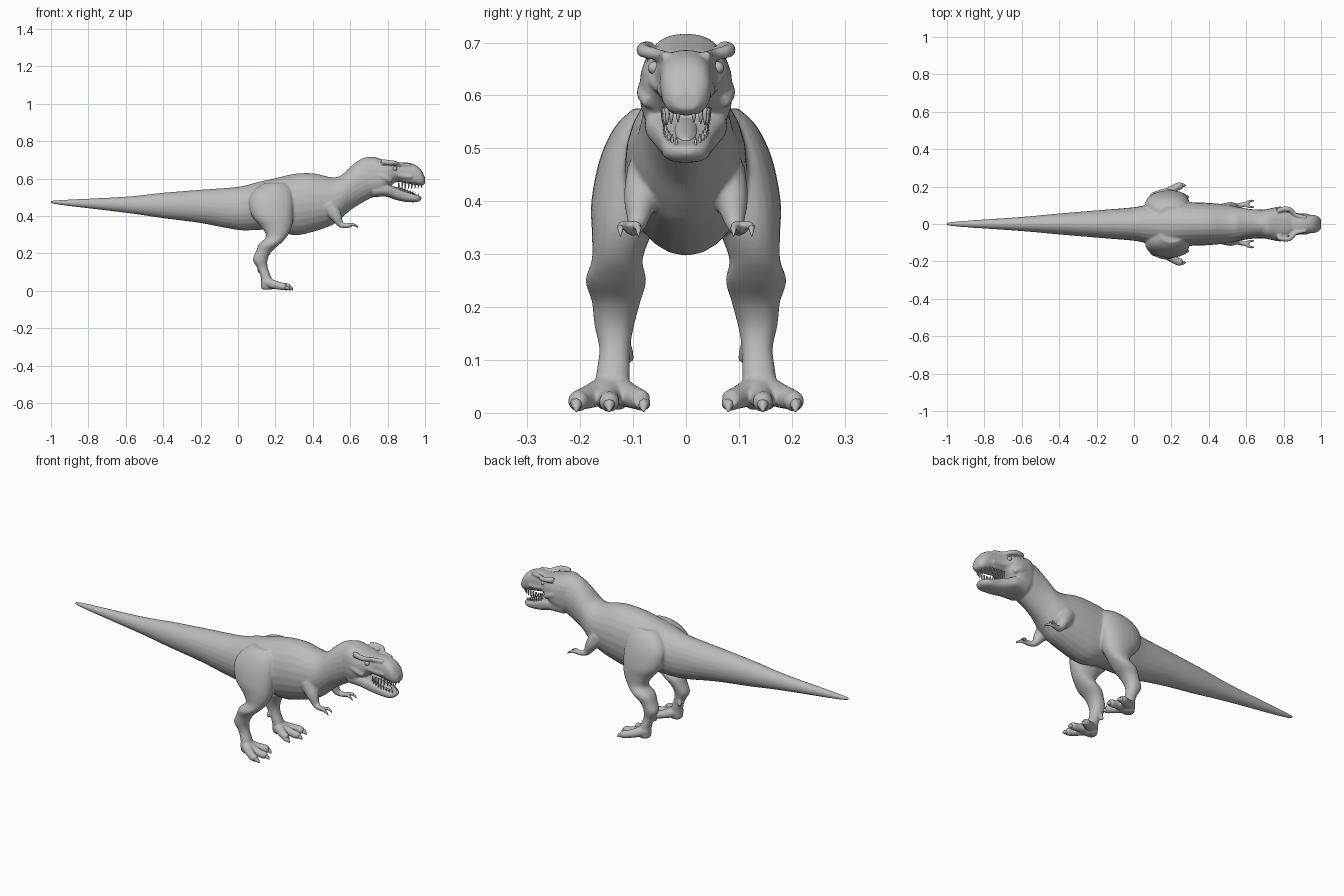
import bpy, bmesh
from math import sin, cos, pi, copysign
from mathutils import Vector

cube = bpy.data.objects.get("Cube")
if cube:
    bpy.data.objects.remove(cube, do_unlink=True)

hide = bpy.data.materials.new("grey_hide")
hide.use_nodes = True
hide.diffuse_color = (0.5, 0.5, 0.5, 1)
hide.node_tree.nodes["Principled BSDF"].inputs["Base Color"].default_value = hide.diffuse_color

SIDES = 24


def spline(rows, steps=5):
    """Smooth a short list of number rows with a Catmull-Rom curve."""
    rows = [Vector(r) for r in rows]
    out = []
    for i in range(len(rows) - 1):
        a, b, c = rows[max(i - 1, 0)], rows[i], rows[i + 1]
        d = rows[min(i + 2, len(rows) - 1)]
        for k in range(steps):
            t = k / steps
            out.append((b * 2 + (c - a) * t + (a * 2 - b * 5 + c * 4 - d) * t**2
                        + (b * 3 - a - c * 3 + d) * t**3) / 2)
    return out + [rows[-1]]


def skin(bm, rings):
    """Join rings of points into a closed surface."""
    loops = [[bm.verts.new(p) for p in ring] for ring in rings]
    n = len(loops[0])
    for a, b in zip(loops, loops[1:]):
        for i in range(n):
            j = (i + 1) % n
            bm.faces.new((a[i], a[j], b[j], b[i]))
    bm.faces.new(loops[0][::-1])
    bm.faces.new(loops[-1])


def circle(power=1.0, sides=SIDES):
    for i in range(sides):
        c, s = cos(2 * pi * i / sides), sin(2 * pi * i / sides)
        yield copysign(abs(c)**power, c), copysign(abs(s)**power, s)


def trunk(bm, rows, power=1.0, groove=0.0):
    """Upright sections along x: position, top, bottom, half width."""
    rings = []
    for x, top, low, w in spline(rows):
        mid, h = (top + low) / 2, (top - low) / 2
        rings.append([(x, w * c, mid + h * s * (1 - groove * max(s, 0)))
                      for c, s in circle(power)])
    skin(bm, rings)


def limb(bm, rows, side):
    """Level sections up z: height, back, front, inner, outer."""
    skin(bm, [[((a + b) / 2 + c * (b - a) / 2, side * ((p + q) / 2 + s * (q - p) / 2), z)
               for c, s in circle(0.9)] for z, a, b, p, q in spline(rows)])


def tube(bm, rows, side=1, sides=12):
    """Round tube along a path: x, y, z, radius."""
    pts = spline(rows)
    rings = []
    for i, p in enumerate(pts):
        way = (pts[min(i + 1, len(pts) - 1)] - pts[max(i - 1, 0)]).xyz
        turn = way.to_track_quat('Z', 'Y')
        ring = [p.xyz + turn @ Vector((c, s, 0)) * p.w for c, s in circle(1, sides)]
        rings.append([(v.x, v.y * side, v.z) for v in ring])
    skin(bm, rings)


def finish(bm, name):
    bmesh.ops.recalc_face_normals(bm, faces=bm.faces)
    mesh = bpy.data.meshes.new(name)
    bm.to_mesh(mesh)
    bm.free()
    mesh.materials.append(hide)
    mesh.shade_smooth()
    obj = bpy.data.objects.new(name, mesh)
    bpy.context.collection.objects.link(obj)
    return obj


# Tail, torso and neck
body = bmesh.new()
trunk(body, [(-1, .482, .468, .007), (-.92, .487, .455, .016), (-.6, .503, .417, .038),
             (-.4, .524, .388, .056), (-.2, .54, .362, .073), (0, .556, .325, .09),
             (.1, .58, .325, .11), (.2, .602, .325, .12), (.3, .625, .297, .117),
             (.4, .628, .315, .113), (.5, .607, .35, .103), (.55, .617, .385, .093),
             (.6, .662, .43, .083), (.65, .7, .462, .078), (.7, .715, .49, .077),
             (.76, .69, .52, .07)])
# Skull with blunt snout, and open lower jaw
trunk(body, [(.66, .69, .52, .06), (.71, .717, .505, .08), (.77, .703, .52, .088),
             (.815, .69, .56, .08), (.85, .68, .582, .06), (.9, .686, .574, .052),
             (.95, .672, .565, .049), (.98, .645, .562, .043), (1, .605, .572, .025)], .8)
trunk(body, [(.72, .59, .5, .07), (.79, .585, .503, .078), (.84, .568, .487, .064),
             (.89, .546, .476, .052), (.94, .526, .473, .046), (.965, .515, .477, .036),
             (.98, .507, .487, .018)], .75, .35)

for side in (1, -1):
    # Thigh, shin and ankle
    limb(body, [(.575, .14, .26, .02, .1), (.54, .09, .285, .03, .135), (.48, .06, .295, .04, .163),
                (.4, .075, .295, .05, .179), (.34, .125, .287, .065, .178), (.29, .15, .262, .082, .178),
                (.25, .113, .225, .075, .19), (.21, .096, .18, .086, .178), (.165, .08, .158, .098, .173),
                (.12, .104, .16, .106, .164), (.07, .122, .178, .106, .17), (.02, .123, .19, .11, .17),
                (.006, .135, .18, .12, .16)], side)
    # Three front toes and a small back toe
    for y, tip in ((.145, .28), (.202, .262), (.085, .248)):
        tube(body, [(.145, .14, .05, .03), (.19, .14 + (y - .14) * .55, .034, .024),
                    (.235, y, .024, .02), (tip - .012, y, .02, .019), (tip, y, .016, .008)], side)
    tube(body, [(.14, .125, .14, .012), (.118, .112, .12, .012), (.112, .105, .095, .007)], side)
    # Small arm and two fingers
    tube(body, [(.49, .065, .45, .05), (.52, .085, .405, .034), (.545, .092, .36, .019),
                (.57, .1, .348, .014), (.605, .107, .352, .013)], side)
    for spread in (-.014, .014):
        tube(body, [(.595, .107, .352, .01), (.615, .107 + spread, .354, .009),
                    (.632, .107 + spread * 1.2, .346, .006)], side)
    # Brow horn, snout ridge and cheek
    tube(body, [(.765, .07, .69, .014), (.8, .08, .687, .014), (.835, .077, .683, .013),
                (.865, .048, .676, .011), (.92, .036, .674, .01)], side)
    tube(body, [(.83, .058, .628, .015), (.87, .046, .615, .014), (.93, .042, .61, .013)], side)
    tube(body, [(.74, .07, .62, .016), (.785, .078, .605, .016), (.82, .07, .585, .012)], side)

skin_obj = finish(body, "body")
remesh = skin_obj.modifiers.new("blend", 'REMESH')
remesh.mode = 'VOXEL'
remesh.voxel_size = .005
remesh.use_smooth_shade = True
soften = skin_obj.modifiers.new("soften", 'SMOOTH')
soften.factor = .5
soften.iterations = 6

# Claws on toes and fingers
claws = bmesh.new()
for side in (1, -1):
    for y, tip in ((.145, .27), (.207, .253), (.08, .238)):
        tube(claws, [(tip, y, .018, .012), (tip + .014, y, .013, .009),
                     (tip + .024, y, .003, .002)], side, 8)
    for y in (.09, .124):
        tube(claws, [(.625, y, .35, .006), (.637, y, .343, .004), (.642, y, .334, .001)], side, 8)
finish(claws, "claws")

# Teeth along both jaws
teeth = bmesh.new()
for side in (1, -1):
    for i in range(8):
        t = i / 7
        x = .86 + .122 * t
        y = .043 - .028 * t**4
        size = .018 + .006 * sin(pi * t)
        tube(teeth, [(x, y, .578, .005), (x, y, .57 - size * .5, .004),
                     (x - .003, y, .567 - size, .001)], side, 6)
        x, z = .865 + .1 * t, .548 - .044 * t
        y = .04 - .022 * t**3
        tube(teeth, [(x, y, z - .012, .004), (x, y, z + .006, .003),
                     (x - .002, y, z + .017, .001)], side, 6)
finish(teeth, "teeth")

# Tongue
tongue = bmesh.new()
trunk(tongue, [(.82, .56, .53, .025), (.87, .549, .515, .024), (.92, .532, .5, .02),
               (.945, .52, .502, .008)])
finish(tongue, "tongue")

# Eyes
eyes = bmesh.new()
for side in (1, -1):
    ball = bmesh.ops.create_uvsphere(eyes, u_segments=16, v_segments=10, radius=.012)
    bmesh.ops.translate(eyes, verts=ball["verts"], vec=(.838, side * .06, .652))
finish(eyes, "eyes")
